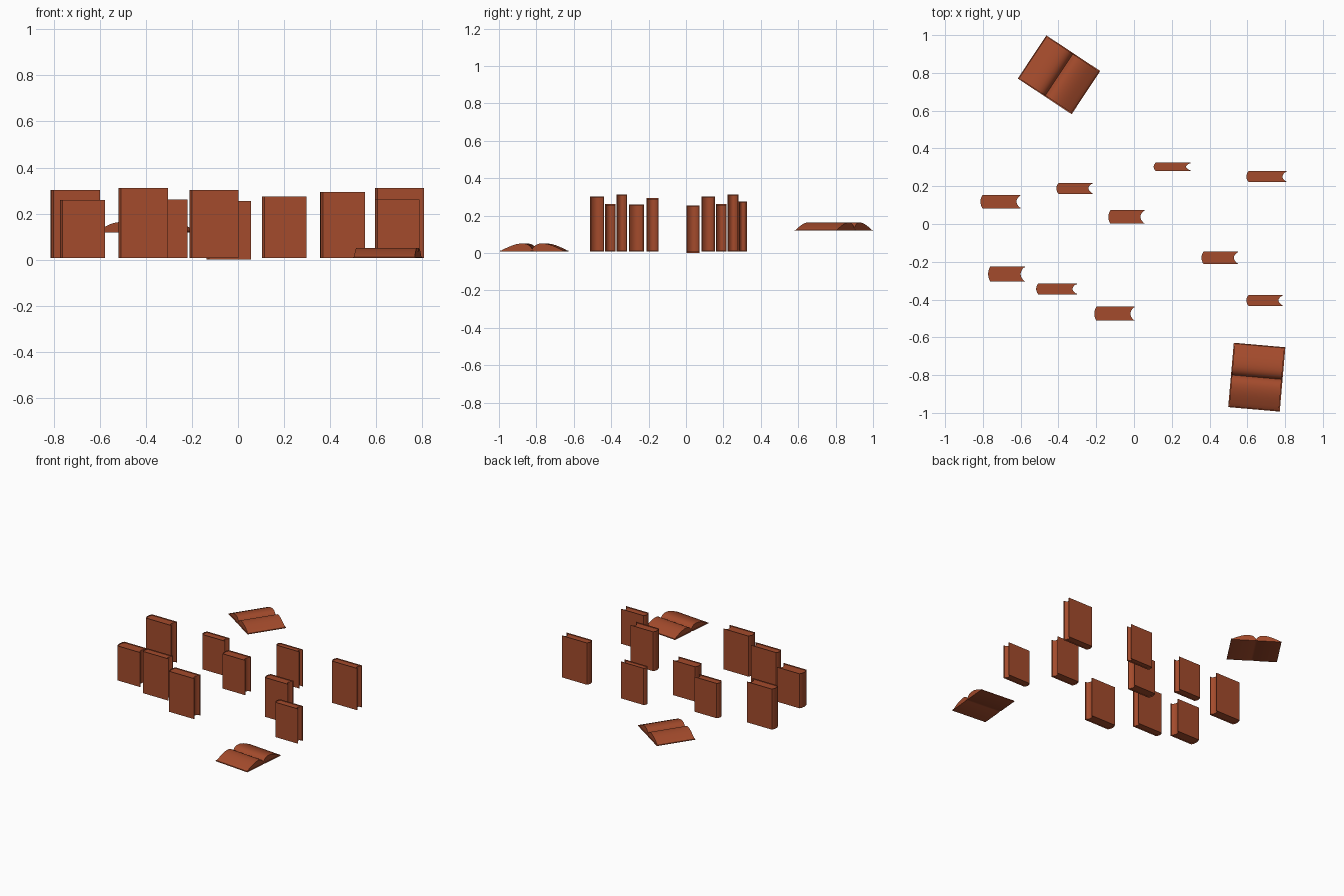
import bpy, math
from mathutils import Matrix

if "Cube" in bpy.data.objects:
    bpy.data.objects.remove(bpy.data.objects["Cube"])

mat = bpy.data.materials.new("brown_leather")
mat.diffuse_color = (0.37, 0.07, 0.025, 1)
mat.use_nodes = True
mat.node_tree.nodes["Principled BSDF"].inputs["Base Color"].default_value = mat.diffuse_color


def prism(name, profile, z0, z1, matrix=Matrix()):
    """Extrude a closed 2D profile from z0 to z1."""
    n = len(profile)
    verts = [(x, y, z) for z in (z0, z1) for x, y in profile]
    faces = [tuple(reversed(range(n))), tuple(range(n, 2 * n))]
    faces += [(i, (i + 1) % n, n + (i + 1) % n, n + i) for i in range(n)]
    me = bpy.data.meshes.new(name)
    me.from_pydata(verts, [], faces)
    me.transform(matrix)
    me.materials.append(mat)
    ob = bpy.data.objects.new(name, me)
    bpy.context.collection.objects.link(ob)
    bpy.ops.object.select_all(action='DESELECT')
    ob.select_set(True)
    bpy.context.view_layer.objects.active = ob
    bpy.ops.object.shade_smooth_by_angle(angle=math.radians(35))
    return ob


def bow(x, half, depth, n=10):
    """Shallow curve from y=+half to y=-half, bulging towards -x."""
    return [(x - depth * (1 - (2 * i / n - 1) ** 2), half * (1 - 2 * i / n))
            for i in range(n + 1)]


BOARD, BULGE, INSET = 0.004, 0.011, 0.005


def closed_book(x0, x1, y0, y1, z0, z1):
    cy, h = (y0 + y1) / 2, (y1 - y0) / 2
    xs, hi = x0 + BULGE, h - BOARD
    outer = [(x1, h)] + bow(xs, h, BULGE) + [(x1, -h)]
    inner = [(x1, hi)] + bow(xs + BOARD, hi, BULGE) + [(x1, -hi)]
    move = Matrix.Translation((0, cy, 0))
    prism("book_cover", outer + inner[::-1], z0, z1, move)
    # page block with rounded back and hollow fore-edge
    pages = bow(xs + BOARD, hi, BULGE) + bow(x1 - 0.004, hi, 0.018)[::-1]
    prism("book_pages", pages, z0 + INSET, z1 - INSET, move)


def open_book(x, y, z, angle, width=0.342, length=0.274):
    # profile lies in local x (span) and z, extruded along the spine
    m = (Matrix.Translation((x, y, z)) @ Matrix.Rotation(math.radians(angle), 4, 'Z')
         @ Matrix.Rotation(math.radians(90), 4, 'X'))
    w, s = width / 2, 0.012
    cover = [(-w, 0), (-s, 0), (-s * 0.6, 0.003), (s * 0.6, 0.003), (s, 0), (w, 0),
             (w, 0.005), (-w, 0.005)]
    prism("open_book_cover", cover, -length / 2, length / 2, m)
    # pages arching out from the central gutter
    half = [(0.004, 0.020), (0.010, 0.028), (0.018, 0.035), (0.030, 0.041),
            (0.046, 0.044), (0.065, 0.0435), (0.085, 0.040), (0.105, 0.034),
            (0.125, 0.026), (0.145, 0.017), (0.160, 0.0095), (0.166, 0.005)]
    top = half[::-1] + [(0, 0.014)] + [(-a, b) for a, b in half]
    prism("open_book_pages", top, -length / 2 + INSET, length / 2 - INSET, m)


# x0, x1, y0, y1, z0, z1 of each standing book
for b in [(-0.813, -0.600, 0.083, 0.154, 0.007, 0.303),
          (-0.411, -0.219, 0.160, 0.217, 0.007, 0.261),
          (-0.136, 0.056, 0.002, 0.073, 0.000, 0.254),
          (0.104, 0.298, 0.281, 0.325, 0.007, 0.275),
          (0.595, 0.808, 0.222, 0.280, 0.007, 0.312),
          (-0.772, -0.578, -0.305, -0.225, 0.007, 0.259),
          (-0.518, -0.303, -0.372, -0.315, 0.007, 0.312),
          (-0.210, 0.003, -0.512, -0.438, 0.007, 0.303),
          (0.357, 0.551, -0.212, -0.146, 0.007, 0.294),
          (0.595, 0.787, -0.433, -0.376, 0.007, 0.261)]:
    closed_book(*b)

open_book(0.65, -0.811, 0.007, 85)
open_book(-0.397, 0.79, 0.119, -33.5)
